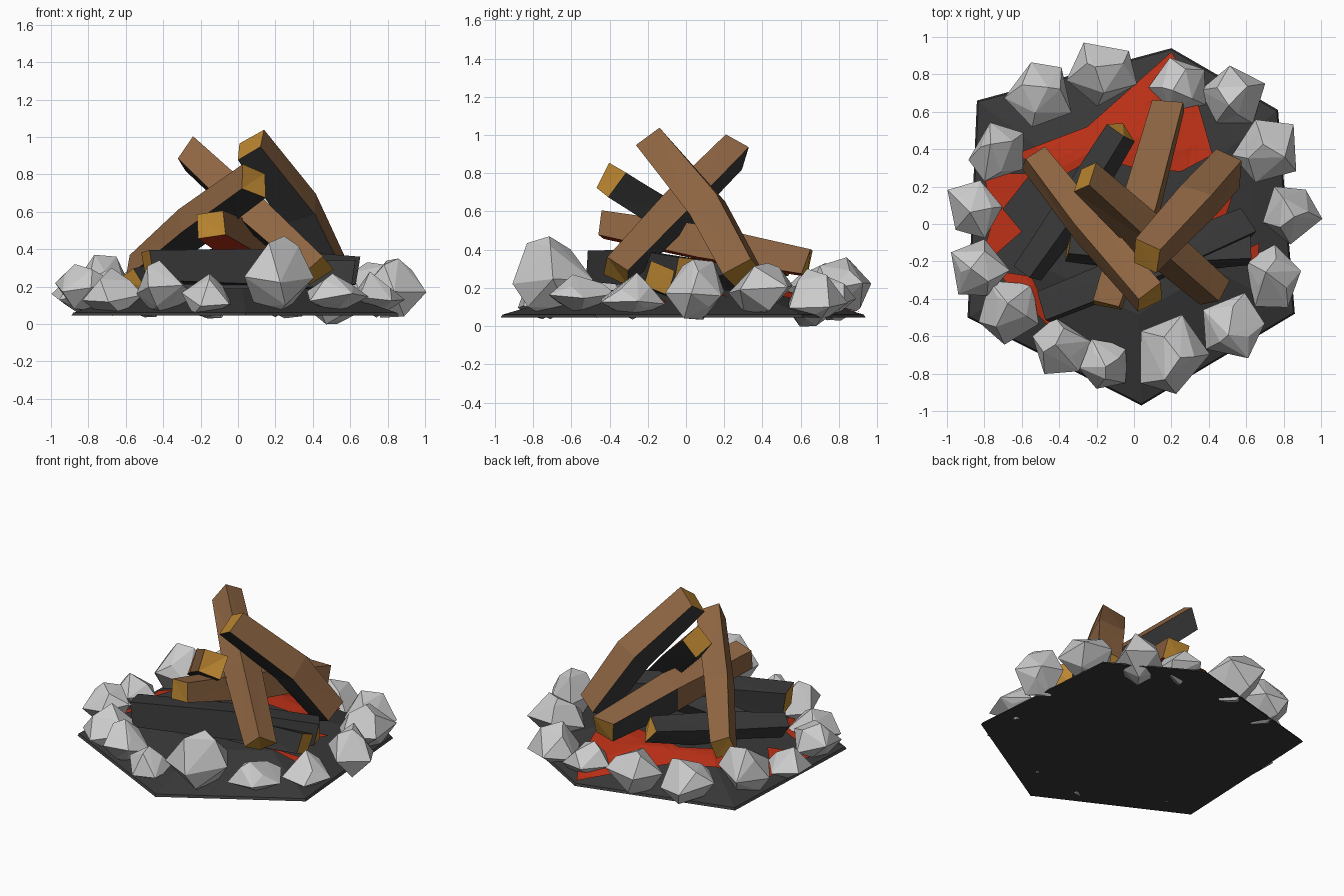
import bpy, bmesh, math, random
from mathutils import Vector
from mathutils.bvhtree import BVHTree

if "Cube" in bpy.data.objects:
    bpy.data.objects.remove(bpy.data.objects["Cube"])

random.seed(7)

def mat(name, c):
    m = bpy.data.materials.new(name)
    m.diffuse_color = (*c, 1)
    m.use_nodes = True
    m.node_tree.nodes["Principled BSDF"].inputs["Base Color"].default_value = m.diffuse_color
    return m

BARK = mat("bark", (0.27, 0.13, 0.055))
CHAR = mat("charcoal", (0.04, 0.04, 0.04))
WOOD = mat("cut_wood", (0.5, 0.24, 0.03))
EMBER = mat("ember", (0.5, 0.03, 0.008))

def finish(bm, name, mats=()):
    me = bpy.data.meshes.new(name)
    bm.to_mesh(me)
    bm.free()
    for m in mats:
        me.materials.append(m)
    ob = bpy.data.objects.new(name, me)
    bpy.context.collection.objects.link(ob)

# ash mound: hexagonal plate rising to a low plateau
rim = [(-.89, -.5), (.04, -.97), (.86, -.48), (.77, .61), (.2, .94), (-.84, .66)]
bm = bmesh.new()
rings = [[bm.verts.new((x * s, y * s, z)) for x, y in rim]
         for s, z in ((1, .045), (.99, .06), (.78, .12), (.5, .19))]
bm.faces.new(rings[0][::-1])
bm.faces.new(rings[-1])
for a, b in zip(rings, rings[1:]):
    for i in range(6):
        j = (i + 1) % 6
        bm.faces.new((a[i], a[j], b[j], b[i]))
bmesh.ops.triangulate(bm, faces=bm.faces)
tree = BVHTree.FromBMesh(bm)
finish(bm, "ash_mound", [CHAR])

# glowing patches draped on the mound
patches = [
    [(.2, .92), (-.25, .52), (-.62, .38), (-.45, .22), (-.2, .36), (0, .3), (.25, .28), (.42, .37), (.32, .72)],
    [(-.8, .27), (-.55, .27), (-.7, .08), (-.6, -.04), (-.84, -.25), (-.76, 0)],
    [(-.74, -.25), (-.55, -.28), (-.48, -.42), (-.36, -.65), (-.52, -.48)],
    [(.3, .03), (.55, .22), (.47, -.02)],
    [(.4, -.24), (.67, -.1), (.66, -.21)]]
bm = bmesh.new()
for p in patches:
    f = bm.faces.new([bm.verts.new((x, y, 0)) for x, y in p])
    f.normal_update()
    if f.normal.z < 0:
        f.normal_flip()
bmesh.ops.triangulate(bm, faces=bm.faces)
bmesh.ops.subdivide_edges(bm, edges=bm.edges, cuts=3, use_grid_fill=True)
for v in bm.verts:
    hit = tree.ray_cast(Vector((v.co.x, v.co.y, 2)), Vector((0, 0, -1)))[0]
    v.co.z = (hit.z if hit else .05) + .012
finish(bm, "embers", [EMBER])

# logs: four-sided tapered beams, bark above, charred below, pale cut ends
def log(name, path, w, h, roll=0, burnt=False, glow=False):
    pts = [Vector(p) for p in path]
    d = (pts[-1] - pts[0]).normalized()
    side = d.cross(Vector((0, 0, 1))).normalized()
    up = side.cross(d)
    bm = bmesh.new()
    rings = []
    for k, p in enumerate(pts):
        s = 1.08 if 0 < k < len(pts) - 1 else random.uniform(.88, 1)
        ring = []
        for i in range(4):
            a = math.radians(45 + 90 * i + roll)
            r = 1.414 * s * random.uniform(.92, 1.08)
            ring.append(bm.verts.new(p + side * math.cos(a) * w * r + up * math.sin(a) * h * r
                                     + d * random.uniform(-.025, .025)))
        rings.append(ring)
    ends = [bm.faces.new(rings[0]), bm.faces.new(rings[-1][::-1])]
    for a, b in zip(rings, rings[1:]):
        for i in range(4):
            j = (i + 1) % 4
            bm.faces.new((a[i], b[i], b[j], a[j]))
    bmesh.ops.recalc_face_normals(bm, faces=bm.faces)
    for f in bm.faces:
        n = f.normal.dot(up)
        if f in ends:
            f.material_index = 2
        elif n < -.6 and glow:
            f.material_index = 3
        else:
            f.material_index = 1 if burnt or n < -.15 else 0
    bmesh.ops.triangulate(bm, faces=bm.faces)
    finish(bm, name, [BARK, CHAR, WOOD, EMBER])

log("leaning_log_left", [(-.53, .35, .29), (-.24, -.02, .53), (.09, -.41, .77)], .075, .075, 20)
log("leaning_log_right", [(.07, -.17, .95), (.33, .11, .62), (.5, .3, .28)], .085, .085, 30)
log("leaning_log_back", [(-.26, .25, .91), (.08, -.06, .6), (.42, -.36, .29)], .075, .075, 35)
log("resting_log", [(-.14, -.42, .53), (.04, .12, .43), (.19, .64, .33)], .085, .075, 8, glow=True)
log("charred_log_front", [(-.48, -.44, .31), (.1, -.2, .3), (.62, .02, .28)], .085, .085, 5, True)
log("charred_log_left", [(-.56, -.25, .22), (-.3, .12, .27), (-.06, .5, .34)], .07, .07, 30, True)
log("charred_log_right", [(-.35, -.12, .22), (.1, -.16, .23), (.62, -.14, .25)], .07, .07, 20, True)

# ring of faceted stones: x, y, radius, top height
stones = [(-.5, .7, .17, .33), (-.16, .81, .18, .36), (.25, .74, .15, .27), (.53, .68, .16, .3),
          (.71, .4, .17, .33), (.84, .06, .15, .35), (.74, -.28, .16, .28), (.53, -.55, .17, .27),
          (.2, -.71, .2, .47), (-.16, -.75, .14, .27), (-.4, -.65, .15, .34), (-.67, -.47, .17, .3),
          (-.83, -.24, .15, .32), (-.85, .09, .15, .27), (-.73, .38, .16, .37)]
for n, (x, y, r, top) in enumerate(stones):
    bm = bmesh.new()
    low = random.uniform(.02, .08) if n != 3 else 0
    mid = low + (top - low) * random.uniform(.4, .5)
    spin = random.uniform(0, 6)
    for ring, (s, z, count) in enumerate(((1.08, mid, 5), (.62, top - .05, 3), (.6, low + .03, 3))):
        for i in range(count):
            a = spin + ring + math.tau * (i + random.uniform(-.15, .15)) / count
            q = r * s * random.uniform(.9, 1.08)
            bm.verts.new((x + q * math.cos(a), y + q * math.sin(a), z + random.uniform(-.04, .04)))
    bm.verts.new((x + random.uniform(-.05, .05), y + random.uniform(-.05, .05), top))
    bm.verts.new((x, y, low))
    res = bmesh.ops.convex_hull(bm, input=bm.verts)
    loose = [v for v in bm.verts if not v.link_faces]
    bmesh.ops.delete(bm, geom=loose, context='VERTS')
    bmesh.ops.recalc_face_normals(bm, faces=bm.faces)
    finish(bm, f"stone_{n + 1}")
